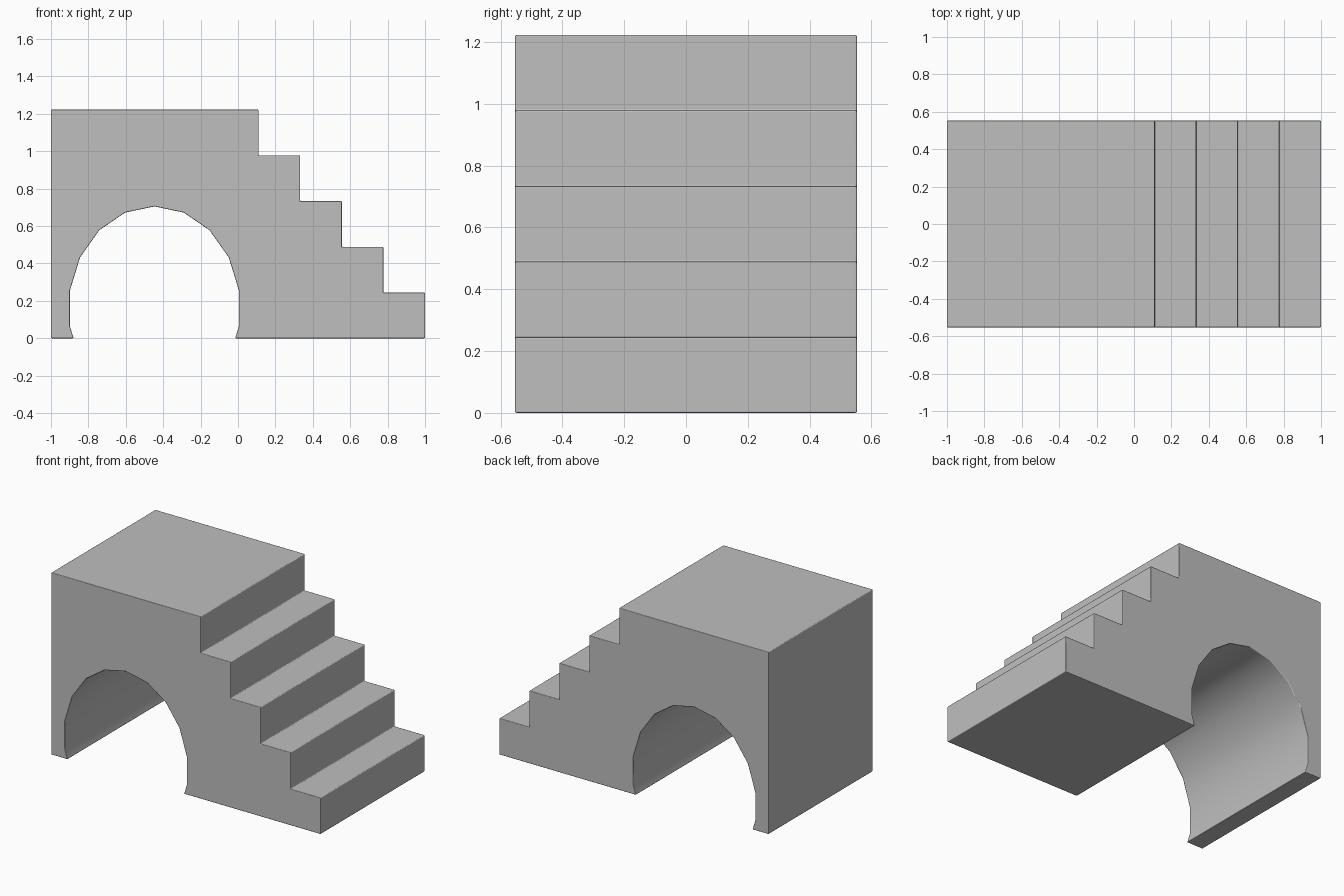
import bpy
import bmesh
from math import cos, sin, radians

cube = bpy.data.objects.get("Cube")
if cube:
    bpy.data.objects.remove(cube, do_unlink=True)

# Overall sizes
HALF_DEPTH = 0.553
STEPS = 5
TREAD, RISER = 0.2225, 0.2445
ARCH_X, ARCH_Z, ARCH_RX, ARCH_RZ = -0.447, 0.16, 0.459, 0.545

stone = bpy.data.materials.new("plain grey")
stone.use_nodes = True
grey = (0.52, 0.52, 0.52, 1)
stone.diffuse_color = grey
bsdf = next(n for n in stone.node_tree.nodes if n.type == 'BSDF_PRINCIPLED')
bsdf.inputs["Base Color"].default_value = grey
bsdf.inputs["Roughness"].default_value = 0.6


def arch_point(degrees):
    a = radians(degrees)
    return ARCH_X + ARCH_RX * cos(a), ARCH_Z + ARCH_RZ * sin(a)


# Side profile: stairs from the ground up to the landing
profile = [(1.0, 0.0)]
for i in range(STEPS):
    x = 1.0 - i * TREAD
    z = (i + 1) * RISER
    profile.append((x, z))
    if i < STEPS - 1:
        profile.append((x - TREAD, z))
profile += [(-1.0, STEPS * RISER), (-1.0, 0.0)]

# Faceted arch opening, cut off at the ground
arch = [arch_point(d) for d in range(190, -11, -20)]
(x1, z1), (x2, z2) = arch_point(-10), arch_point(-30)
foot = x1 + (x2 - x1) * z1 / (z1 - z2)
profile += [(2 * ARCH_X - foot, 0.0)] + arch + [(foot, 0.0)]

# Extrude the profile through the full depth
bm = bmesh.new()
front = bm.faces.new([bm.verts.new((x, -HALF_DEPTH, z)) for x, z in profile])
extruded = bmesh.ops.extrude_face_region(bm, geom=[front], use_keep_orig=True)
for v in extruded["geom"]:
    if isinstance(v, bmesh.types.BMVert):
        v.co.y = HALF_DEPTH
bmesh.ops.recalc_face_normals(bm, faces=bm.faces)

mesh = bpy.data.meshes.new("arched_staircase")
bm.to_mesh(mesh)
bm.free()
mesh.materials.append(stone)
stairs = bpy.data.objects.new("arched_staircase", mesh)
bpy.context.collection.objects.link(stairs)

# Softened edges and smooth arch lining
bpy.context.view_layer.objects.active = stairs
stairs.select_set(True)
bevel = stairs.modifiers.new("edge_bevel", 'BEVEL')
bevel.width = 0.005
bevel.segments = 2
bevel.limit_method = 'ANGLE'
bevel.angle_limit = radians(40)
bevel.harden_normals = True
bpy.ops.object.modifier_apply(modifier=bevel.name)
bpy.ops.object.shade_smooth_by_angle(angle=radians(50))
weighted = stairs.modifiers.new("weighted_normals", 'WEIGHTED_NORMAL')
weighted.keep_sharp = True
